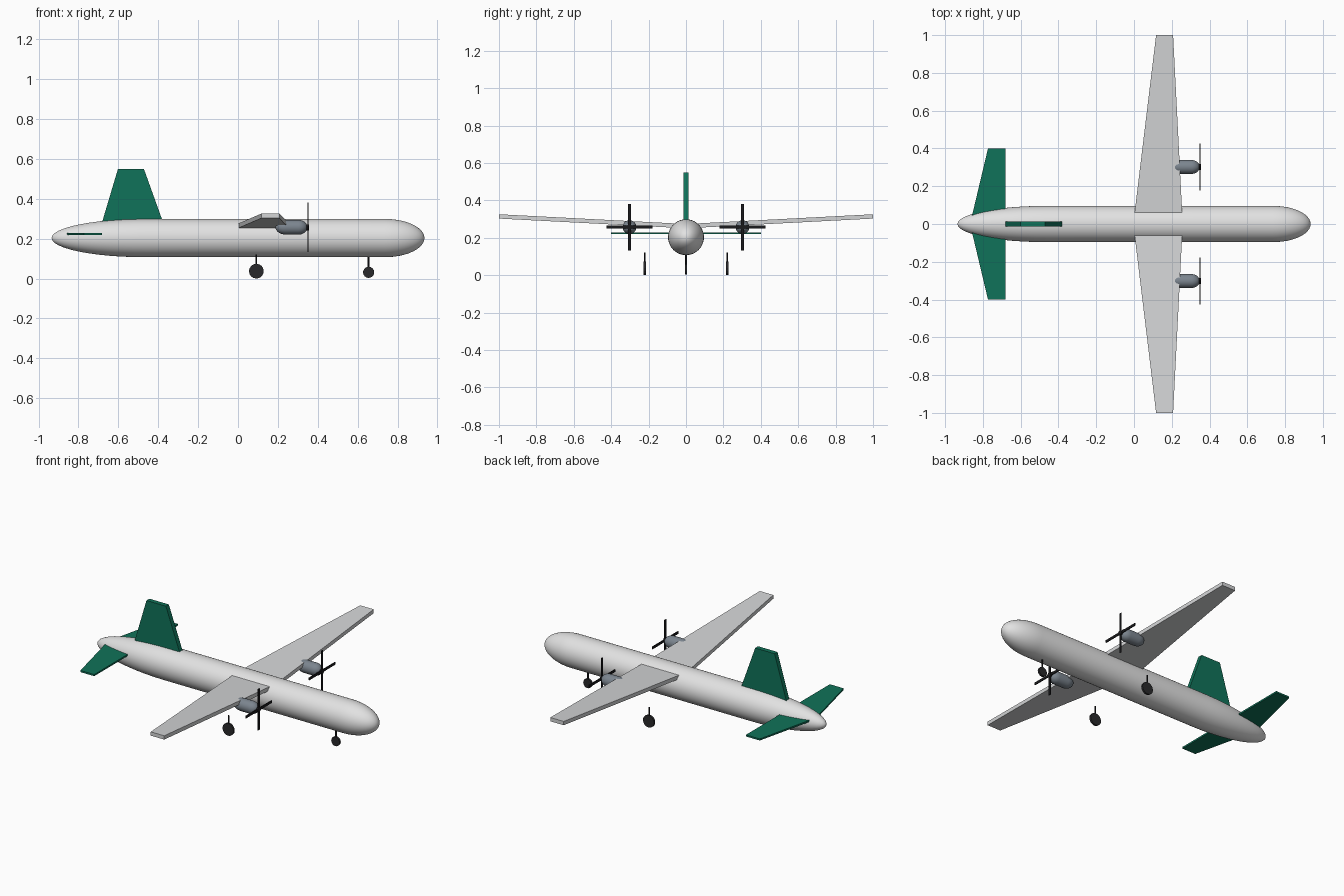
import bpy, bmesh, math
from mathutils import Matrix, Vector

cube = bpy.data.objects.get("Cube")
if cube:
    bpy.data.objects.remove(cube, do_unlink=True)


def material(name, r, g, b):
    m = bpy.data.materials.new(name)
    m.use_nodes = True
    m.diffuse_color = (r, g, b, 1)
    node = next(n for n in m.node_tree.nodes if n.type == 'BSDF_PRINCIPLED')
    node.inputs["Base Color"].default_value = (r, g, b, 1)
    return m


WHITE = material("body white", 0.76, 0.76, 0.76)
GREY = material("wing grey", 0.66, 0.67, 0.68)
GREEN = material("tail green", 0.005, 0.17, 0.10)
STEEL = material("engine grey", 0.20, 0.235, 0.275)
BLACK = material("propeller black", 0.010, 0.010, 0.012)
RUBBER = material("tyre black", 0.022, 0.022, 0.024)


def finish(name, bm, mat, mirror=False, smooth=False):
    bmesh.ops.recalc_face_normals(bm, faces=bm.faces)
    mesh = bpy.data.meshes.new(name)
    bm.to_mesh(mesh)
    bm.free()
    mesh.materials.append(mat)
    ob = bpy.data.objects.new(name, mesh)
    bpy.context.collection.objects.link(ob)
    if smooth:
        for p in mesh.polygons:
            p.use_smooth = True
    if mirror:
        mod = ob.modifiers.new("Mirror", 'MIRROR')
        mod.use_axis = (False, True, False)
        mod.use_clip = False
        mod.use_mirror_merge = False
    return ob


def pod(name, tail, tail_len, nose, nose_len, radius, y, z, mat, segs, mirror=False):
    """Straight tube with elliptical ends, lathed about an axis along x."""
    bm = bmesh.new()
    steps = 12
    angles = [i / steps * math.pi / 2 for i in range(steps + 1)]
    pts = [(tail + tail_len * (1 - math.cos(a)), radius * math.sin(a)) for a in angles]
    pts += [(nose - nose_len * (1 - math.cos(a)), radius * math.sin(a)) for a in reversed(angles)]
    verts = [bm.verts.new((x, y, z + r)) for x, r in pts]
    edges = [bm.edges.new(pair) for pair in zip(verts, verts[1:])]
    bmesh.ops.spin(bm, geom=verts + edges, cent=(0, y, z), axis=(1, 0, 0),
                   angle=math.tau, steps=segs, use_duplicate=False)
    bmesh.ops.remove_doubles(bm, verts=bm.verts, dist=0.0002)
    return finish(name, bm, mat, mirror, True)


def slab(name, outline, thickness, mat, mirror=False):
    """Flat polygon thickened evenly to both sides along the given vector."""
    bm = bmesh.new()
    half = Vector(thickness) / 2
    a = [bm.verts.new(Vector(p) - half) for p in outline]
    b = [bm.verts.new(Vector(p) + half) for p in outline]
    bm.faces.new(a)
    bm.faces.new(b)
    for i in range(len(a)):
        j = (i + 1) % len(a)
        bm.faces.new((a[i], a[j], b[j], b[i]))
    return finish(name, bm, mat, mirror)


def box(bm, centre, size):
    bmesh.ops.create_cube(bm, size=1, matrix=Matrix.Translation(centre) @ Matrix.Diagonal((*size, 1)))


def cylinder(bm, centre, radius, depth, axis, segs):
    turn = Matrix.Rotation(math.pi / 2, 4, axis) if axis else Matrix()
    bmesh.ops.create_cone(bm, cap_ends=True, segments=segs, radius1=radius, radius2=radius,
                          depth=depth, matrix=Matrix.Translation(centre) @ turn)


# Fuselage
pod("fuselage", -0.935, 0.47, 0.935, 0.20, 0.096, 0, 0.203, WHITE, 40)

# Wings, rising towards the tips
slab("wings", [(-0.004, 0, 0.262), (0.258, 0, 0.262), (0.207, 1, 0.314), (0.117, 1, 0.314)],
     (0, 0, 0.023), GREY, True)

# Tail surfaces
slab("tailplanes", [(-0.868, 0, 0.224), (-0.681, 0, 0.224), (-0.681, 0.4, 0.224), (-0.773, 0.4, 0.224)],
     (0, 0, 0.010), GREEN, True)
slab("tail_fin", [(-0.68, 0, 0.25), (-0.38, 0, 0.25), (-0.38, 0, 0.294),
                  (-0.472, 0, 0.55), (-0.602, 0, 0.55), (-0.68, 0, 0.288)],
     (0, 0.028, 0), GREEN)

# Engines and propellers
ENGINE_Y, ENGINE_Z = 0.302, 0.257
pod("engines", 0.188, 0.055, 0.348, 0.045, 0.037, ENGINE_Y, ENGINE_Z, STEEL, 24, True)

bm = bmesh.new()
box(bm, (0.350, ENGINE_Y, ENGINE_Z), (0.005, 0.015, 0.248))
box(bm, (0.350, ENGINE_Y, ENGINE_Z), (0.005, 0.248, 0.015))
finish("propeller_blades", bm, BLACK, True)

bm = bmesh.new()
cylinder(bm, (0.345, ENGINE_Y, ENGINE_Z), 0.015, 0.020, 'Y', 12)
finish("propeller_hubs", bm, BLACK, True)


# Landing gear
def gear(name, x, y, z, radius, top, mirror):
    bm = bmesh.new()
    cylinder(bm, (x, y, z), radius, 0.012, 'X', 16)
    finish(name + "_wheel", bm, RUBBER, mirror)
    bm = bmesh.new()
    cylinder(bm, (x, y, (z + top) / 2), 0.0045, top - z, None, 8)
    finish(name + "_strut", bm, BLACK, mirror)


gear("main_gear", 0.092, 0.221, 0.037, 0.037, 0.120, True)
gear("nose_gear", 0.655, 0, 0.031, 0.028, 0.125, False)
